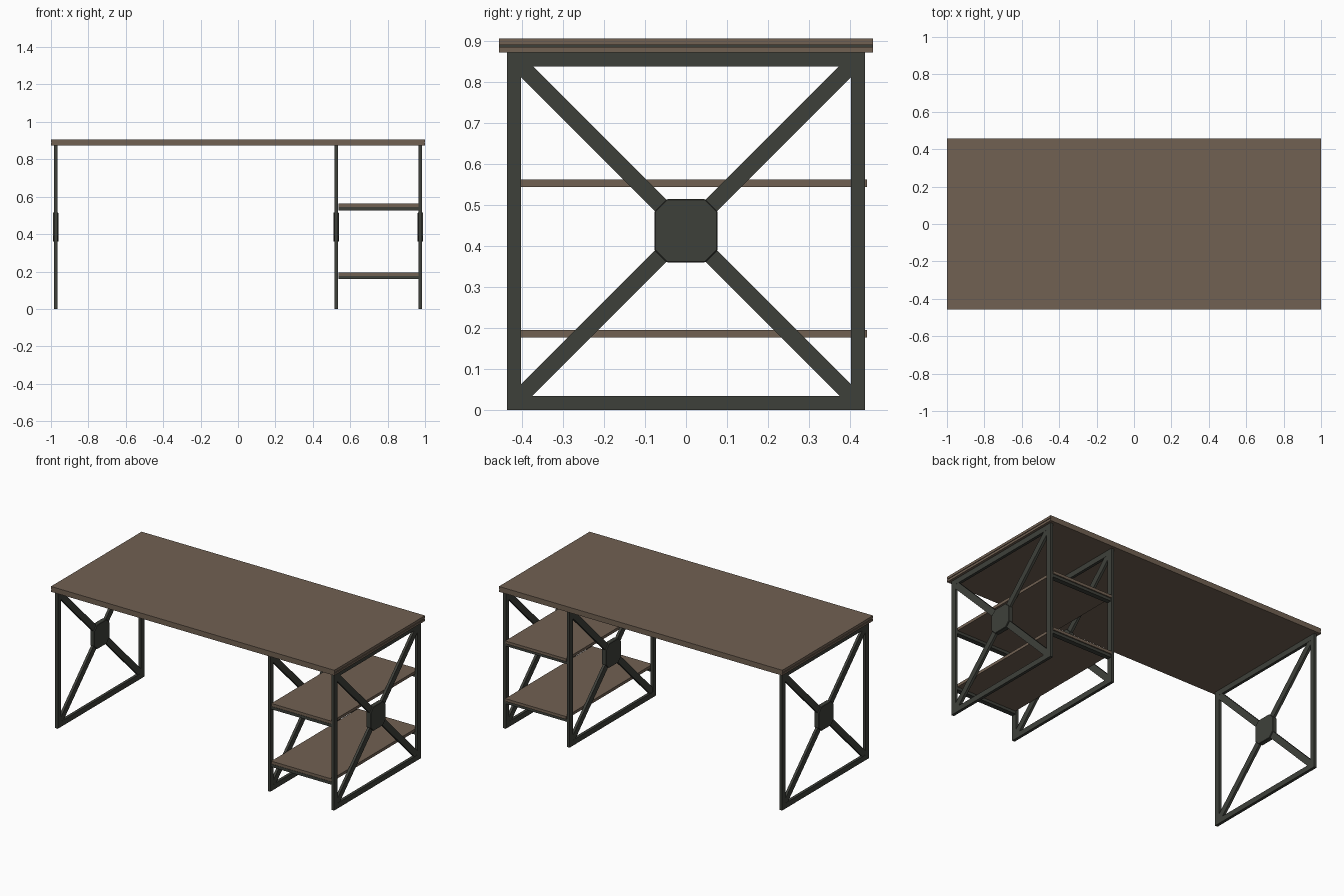
import bpy, bmesh, math
from mathutils import Matrix, Vector

if "Cube" in bpy.data.objects:
    bpy.data.objects.remove(bpy.data.objects["Cube"])


def material(name, rgb):
    m = bpy.data.materials.new(name)
    m.diffuse_color = (*rgb, 1)
    m.use_nodes = True
    m.node_tree.nodes["Principled BSDF"].inputs["Base Color"].default_value = m.diffuse_color
    return m


WOOD = material("brown wood", (0.165, 0.119, 0.085))
METAL = material("dark metal", (0.048, 0.051, 0.042))


def add_box(bm, lo, hi, tilt=0):
    """Box between two corners, optionally turned about x through its centre."""
    lo, hi = Vector(lo), Vector(hi)
    size = hi - lo
    bmesh.ops.create_cube(bm, size=1, matrix=Matrix.Translation((lo + hi) / 2)
                          @ Matrix.Rotation(tilt, 4, 'X')
                          @ Matrix.Diagonal((*size, 1)))


def finish(bm, name, mat):
    me = bpy.data.meshes.new(name)
    bmesh.ops.recalc_face_normals(bm, faces=bm.faces)
    bm.to_mesh(me)
    bm.free()
    me.materials.append(mat)
    ob = bpy.data.objects.new(name, me)
    bpy.context.collection.objects.link(ob)
    return ob


def box(name, lo, hi, mat):
    bm = bmesh.new()
    add_box(bm, lo, hi)
    return finish(bm, name, mat)


def prism(name, pts, axis, start, end, mat):
    """Closed outline of 2D points, extruded along x (0) or y (1)."""
    bm = bmesh.new()
    place = (lambda t, p: (t, *p)) if axis == 0 else (lambda t, p: (p[0], t, p[1]))
    rings = [[bm.verts.new(place(t, p)) for p in pts] for t in (start, end)]
    for r in rings:
        bm.faces.new(r)
    n = len(pts)
    for i in range(n):
        j = (i + 1) % n
        bm.faces.new((rings[0][i], rings[0][j], rings[1][j], rings[1][i]))
    return finish(bm, name, mat)


# Desk top: one solid slab with a fine groove cut in both short ends
D, G = 0.457, 0.996
half = [(1, 0.873), (1, 0.887), (G, 0.887), (G, 0.891), (1, 0.891), (1, 0.907)]
top = prism("desk_top", half + [(-x, z) for x, z in reversed(half)], 1, -D, D, WOOD)
# Dark metal lining in the end grooves
top.data.materials.append(METAL)
for p in top.data.polygons:
    if 0.8875 < p.center.z < 0.8905 and abs(abs(p.center.x) - G) < 0.001:
        p.material_index = 1

Y, H, BAR, T = 0.437, 0.873, 0.034, 0.009
ZC = H / 2 + 0.001


def side_frame(name, x):
    # Rectangular frame with diagonal braces
    bm = bmesh.new()
    for s in (-1, 1):
        a, b = sorted((s * Y, s * (Y - BAR)))
        add_box(bm, (x - T, a, 0), (x + T, b, H))
    for z in (0, H - BAR):
        add_box(bm, (x - T, -Y + BAR, z), (x + T, Y - BAR, z + BAR))
    reach = 0.418 * math.sqrt(2)
    for s in (-1, 1):
        add_box(bm, (x - T + 0.001, -reach, ZC - 0.02),
                (x + T - 0.001, reach, ZC + 0.02), s * math.pi / 4)
    finish(bm, name + "_frame", METAL)
    # Square hub with cut corners
    r, c, d = 0.077, 0.047, 0.015
    pts = [(r, -c), (r, c), (c, r), (-c, r), (-r, c), (-r, -c), (-c, -r), (c, -r)]
    hub = prism(name + "_hub", [(p, ZC + q) for p, q in pts], 0, x - d, x + d, METAL)
    bev = hub.modifiers.new("edge", 'BEVEL')
    bev.width, bev.segments = 0.002, 1


for name, x in (("left", -0.975), ("middle", 0.525), ("right", 0.975)):
    side_frame(name, x)

# Shelves resting on front and back rails
for name, z in (("lower", 0.177), ("upper", 0.545)):
    box(name + "_shelf", (0.538, -0.433, z), (0.966, 0.442, z + 0.018), WOOD)
    for side, y in (("front", -0.435), ("back", 0.404)):
        box(f"{name}_{side}_rail", (0.536, y, z - 0.018), (0.966, y + 0.031, z), METAL)
